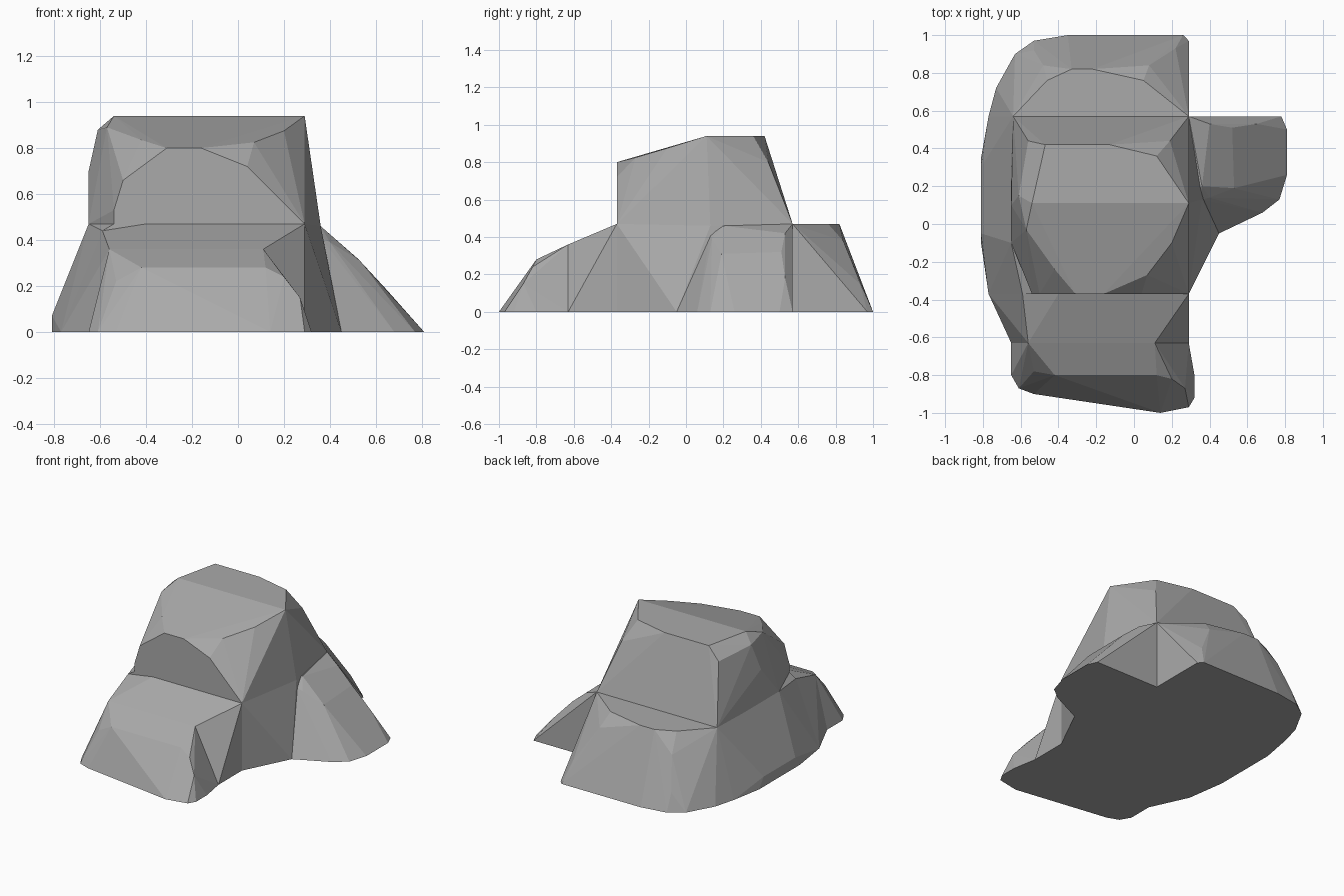
import bpy
import bmesh


def hull(name, base, upper):
    """Faceted boulder: ground outline (x, y) plus raised corner points."""
    bm = bmesh.new()
    for x, y in base:
        bm.verts.new((x, y, 0))
    for p in upper:
        bm.verts.new(p)
    bmesh.ops.convex_hull(bm, input=list(bm.verts))
    loose = [v for v in bm.verts if not v.link_faces]
    bmesh.ops.delete(bm, geom=loose, context='VERTS')
    bmesh.ops.dissolve_limit(bm, angle_limit=0.035, verts=list(bm.verts), edges=list(bm.edges))
    bmesh.ops.recalc_face_normals(bm, faces=list(bm.faces))
    me = bpy.data.meshes.new(name)
    bm.to_mesh(me)
    bm.free()
    me.materials.append(stone)
    ob = bpy.data.objects.new(name, me)
    bpy.context.collection.objects.link(ob)
    return ob


stone = bpy.data.materials.new("grey_stone")
stone.diffuse_color = (.4, .4, .4, 1)

# Wide lower core
rock = hull("boulder",
    [(-.77, -.37), (-.81, -.1), (-.81, .35), (-.77, .57),
     (.29, .57), (.45, -.05), (.29, -.37)],
    [(-.81, -.05, .07), (-.81, .3, .07), (-.59, -.37, .44), (-.54, -.37, .47), (-.65, -.1, .47),
     (-.65, .3, .47), (-.64, .57, .47), (.29, .57, .47),
     (.36, .13, .46), (.29, -.37, .47)])

# Tall crown with a sloped front shoulder and flat top
crown = hull("crown", [],
    [(-.54, .11, .94), (-.47, .42, .94), (-.13, .42, .94), (.12, .36, .94), (.29, .11, .94),
     (-.61, .15, .88), (-.56, .44, .86), (.19, .44, .8),
     (-.31, -.37, .8), (-.16, -.37, .8), (.04, -.37, .72), (.07, -.27, .825),
     (.2, -.1, .875), (-.42, -.24, .835), (-.57, -.03, .89),
     (-.5, -.37, .66), (-.54, -.37, .53), (-.54, -.37, .46), (-.65, .1, .7),
     (-.65, -.1, .47), (-.65, .3, .47), (-.64, .57, .47), (.29, .57, .47),
     (.36, .13, .46), (.29, -.37, .47), (-.4, -.37, .46),
     (-.3, -.2, .3), (-.3, .3, .3), (.1, .3, .3), (.1, -.2, .3)])

# Front ledge, step nearest the core
front_step = hull("front_step",
    [(-.77, -.37), (-.65, -.63), (.29, -.63), (.29, -.37), (0, -.2), (-.5, -.2)],
    [(-.59, -.37, .44), (-.4, -.37, .47), (.29, -.37, .47),
     (-.56, -.63, .36), (.11, -.63, .36), (-.4, -.25, .4), (.1, -.25, .4)])

# Front ledge, toe
front_toe = hull("front_toe",
    [(-.65, -.63), (-.65, -.8), (-.61, -.87), (-.53, -.9), (.14, -1),
     (.29, -.97), (.32, -.92), (.32, -.8), (.29, -.63), (0, -.5), (-.5, -.5)],
    [(-.56, -.63, .36), (.11, -.63, .36), (-.53, -.78, .22), (-.42, -.8, .28),
     (.12, -.8, .28), (.2, -.82, .24), (.27, -.87, .15),
     (-.4, -.5, .3), (0, -.5, .3)])

# Right buttress
right_spur = hull("right_spur",
    [(.29, .57), (.78, .57), (.81, .5), (.81, .26), (.77, .13), (.68, .06),
     (.45, -.05), (.1, .1), (.1, .4)],
    [(.29, .57, .47), (.36, .2, .46), (.36, .13, .41), (.4, .14, .39),
     (.4, .53, .42), (.52, .51, .32), (.53, .19, .31), (.65, .53, .18),
     (.1, .1, .4), (.1, .4, .4)])

# Back ledge
back_ledge = hull("back_ledge",
    [(-.77, .57), (-.73, .72), (-.63, .9), (-.53, .97), (-.35, 1), (.26, 1),
     (.29, .97), (.29, .57), (0, .4), (-.5, .4)],
    [(-.64, .57, .47), (.29, .57, .47), (.05, .76, .47), (-.22, .82, .47),
     (-.33, .82, .47), (-.46, .76, .47), (-.48, .84, .34), (-.53, .92, .12),
     (.08, .84, .38), (.17, .88, .25), (.22, .93, .15), (0, .4, .4), (-.5, .4, .4)])

# Fuse every part into one closed rock
parts = [crown, front_step, front_toe, right_spur, back_ledge]
for p in parts:
    m = rock.modifiers.new("fuse_" + p.name, 'BOOLEAN')
    m.operation = 'UNION'
    m.solver = 'EXACT'
    m.object = p
bpy.context.view_layer.update()
dg = bpy.context.evaluated_depsgraph_get()
fused = bpy.data.meshes.new_from_object(rock.evaluated_get(dg))
rock.modifiers.clear()
rock.data = fused
for p in parts:
    bpy.data.objects.remove(p)
